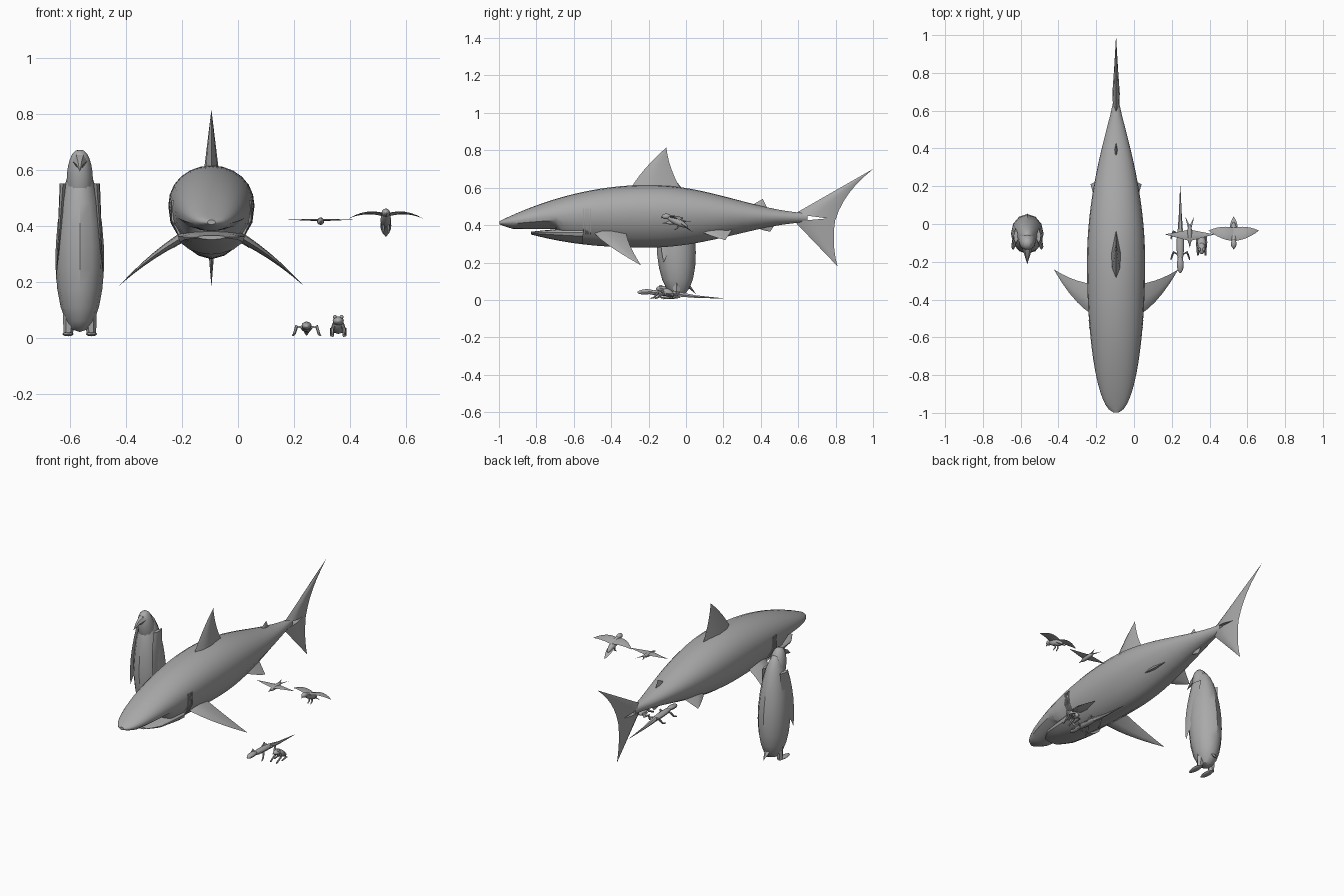
import bpy, bmesh, math
from mathutils import Vector

if "Cube" in bpy.data.objects:
    bpy.data.objects.remove(bpy.data.objects["Cube"], do_unlink=True)

# Sideways place of each animal
SHARK, PENGUIN, LIZARD, FROG, SWALLOW, PARROT = -.095, -.565, .245, .358, .295, .528
SIDEWAYS, UPWARD, SLANTED = Vector((1, 0, 0)), Vector((0, 0, 1)), Vector((0, 1, 1))
NOSE, GIRTH, STALK = -1, -.2, .65

grey = bpy.data.materials.new("plain grey")
grey.use_nodes = True
grey.diffuse_color = (.4, .4, .4, 1)
grey.node_tree.nodes["Principled BSDF"].inputs["Base Color"].default_value = grey.diffuse_color
parts = []


def loft(name, centre, rings, mirror=False):
    """Skin closed rings of points, cap the ends, optionally mirror about the animal's middle."""
    bm = bmesh.new()
    loops = [[bm.verts.new(point) for point in ring] for ring in rings]
    for near, far in zip(loops, loops[1:]):
        for i in range(len(near)):
            bm.faces.new((near[i - 1], near[i], far[i], far[i - 1]))
    bm.faces.new(loops[0])
    bm.faces.new(loops[-1])
    bmesh.ops.remove_doubles(bm, verts=bm.verts, dist=.0001)
    bmesh.ops.recalc_face_normals(bm, faces=bm.faces)
    mesh = bpy.data.meshes.new(name)
    bm.to_mesh(mesh)
    bm.free()
    mesh.materials.append(grey)
    obj = bpy.data.objects.new(name, mesh)
    obj.location.x = centre
    bpy.context.collection.objects.link(obj)
    if mirror:
        obj.modifiers.new("Mirror", 'MIRROR').use_mirror_merge = False
    parts.append(obj)


def fin(name, centre, lead, trail, tip, thick, normal, swell=0, hollow=0, arch=0, mirror=False):
    """Tapering blade: leading edge swells, trailing edge hollows, the whole may arch."""
    lead, trail, tip = Vector(lead), Vector(trail), Vector(tip)
    chord, side = (trail - lead).normalized(), normal.normalized()
    rings = []
    for step in range(7):
        t = step / 6
        bend = 4 * t * (1 - t)
        a = lead.lerp(tip, t) - chord * swell * bend + UPWARD * arch * bend
        b = trail.lerp(tip, t) - chord * hollow * bend + UPWARD * arch * bend
        half = side * thick * (1 - t)
        rings.append([a, a.lerp(b, .2) + half * .8, a.lerp(b, .5) + half, b,
                      a.lerp(b, .5) - half, a.lerp(b, .2) - half * .8])
    loft(name, centre, rings, mirror)


def round_ring(point, along, radius, flat, sides):
    """Ring across a direction; flat scales its second axis."""
    u = SIDEWAYS if abs(along.x) < .8 else Vector((0, 1, 0))
    v = along.cross(u).normalized()
    u = v.cross(along).normalized()
    angles = [math.tau * k / sides for k in range(sides)]
    return [point + radius * (u * math.cos(a) + v * flat * math.sin(a)) for a in angles]


def spindle(name, centre, start, end, radius, flat=1, blunt=.5, shift=1, mirror=False):
    """Rounded body between two points; blunt shapes the ends, shift moves the widest place."""
    start, end = Vector(start), Vector(end)
    rings = []
    for step in range(13):
        t = (1 - math.cos(math.pi * step / 12)) / 2
        size = radius * math.sin(math.pi * t ** shift) ** blunt
        rings.append(round_ring(start.lerp(end, t), end - start, size, flat, 12))
    loft(name, centre, rings, mirror)


def limb(name, centre, points, thick, thin, mirror=True):
    """Tapering tube through a few points."""
    path = [Vector(p) for p in points]
    last = len(path) - 1
    rings = []
    for i, point in enumerate(path):
        along = path[min(i + 1, last)] - path[max(i - 1, 0)]
        rings.append(round_ring(point, along, thick + (thin - thick) * i / last, 1, 6))
    loft(name, centre, rings, mirror)


def shark_shape(y):
    """Half width, top, middle and bottom of the shark at a place along it."""
    if y < GIRTH:
        u = (GIRTH - y) / (GIRTH - NOSE)
        dome = 1 - u ** 2
        return .154 * dome ** .45, .42 + .195 * dome, .41 + .057 * dome, .405 - .125 * (1 - u ** 2.4)
    v = (y - GIRTH) / (STALK - GIRTH)
    taper = math.cos(math.pi * v / 2) ** 1.7
    return .015 + .139 * (1 - v * v) ** 1.2, .465 + .15 * taper, .44 + .027 * taper, .415 - .135 * taper


def keeled_ring(y, width, top, middle, bottom):
    """Rounded back, crease along the flank, keeled belly."""
    back = [(math.sin(a), math.cos(a) ** .9) for a in (math.pi * k / 12 for k in range(6))]
    belly = [(1, .03), (.95, -.3), (.66, -.72), (.3, -.93), (0, -1)]
    half = [(x * width, y, middle + s * (top - middle if s > 0 else middle - bottom)) for x, s in back + belly]
    return half + [(-x, y, z) for x, _, z in half[-2:0:-1]]


# Shark body with a snout above a recessed lower jaw
rings = []
for k in range(34):
    y = NOSE + .002 + (STALK - NOSE) * (k / 33) ** 1.3 * .998
    width, top, middle, bottom = shark_shape(y)
    rings.append(keeled_ring(y, width, top, middle, max(bottom, .38) if y < -.68 else bottom))
loft("shark_body", SHARK, rings)
rings = []
for k in range(8):
    y = -.83 + k * .04
    width, top, middle, bottom = shark_shape(y)
    rings.append(keeled_ring(y, width * min(.5 + k * .2, .85), .365 + k * .004, .36, bottom))
loft("shark_lower_jaw", SHARK, rings)

# Shark fins
fin("dorsal_fin", SHARK, (0, -.3, .59), (0, -.02, .58), (0, -.105, .815), .028, SIDEWAYS, .015, .015)
fin("second_dorsal_fin", SHARK, (0, .34, .5), (0, .44, .48), (0, .41, .54), .01, SIDEWAYS)
fin("anal_fin", SHARK, (0, .38, .39), (0, .48, .41), (0, .45, .365), .01, SIDEWAYS, .01)
fin("tail_fin_upper", SHARK, (0, .58, .46), (0, .8, .43), (0, 1, .7), .02, SIDEWAYS, 0, .03)
fin("tail_fin_lower", SHARK, (0, .58, .42), (0, .8, .44), (0, .81, .18), .02, SIDEWAYS, 0, .015)
fin("pectoral_fins", SHARK, (.08, -.5, .37), (.08, -.32, .37), (.33, -.24, .185), .02, Vector((.6, 0, 1)),
    .045, .02, .015, mirror=True)
fin("pelvic_fins", SHARK, (.07, .06, .38), (.06, .25, .38), (.135, .21, .32), .014, Vector((1, 0, .6)), .02, mirror=True)

# Gill slits as thin upright plates
for k in range(4):
    y = -.55 + k * .012
    width = shark_shape(y)[0] + .002
    loft("gill_slits", SHARK, [[(x, y, .35), (width, y, .42), (width, y, .49), (x, y, .49)]
                               for x, y in ((.11, y), (.11, y + .005))], True)

# Penguin
spindle("penguin_body", PENGUIN, (0, -.04, .02), (0, -.07, .64), .087, 1.2, .5, .8)
spindle("penguin_head", PENGUIN, (0, -.06, .45), (0, -.11, .67), .047, 1.1, .35)
limb("penguin_beak", PENGUIN, [(0, -.13, .63), (0, -.17, .62), (0, -.21, .595)], .026, .001, False)
fin("penguin_flippers", PENGUIN, (.06, -.1, .55), (.06, -.02, .55), (.085, -.12, .2), .012, SIDEWAYS, .025, -.02,
    mirror=True)
for obj in parts[-1:]:
    obj.name = "penguin_flippers"
limb("penguin_legs", PENGUIN, [(.035, -.05, .1), (.042, -.05, .01)], .026, .016)
spindle("penguin_feet", PENGUIN, (.042, -.14, .012), (.042, -.03, .014), .02, .4, mirror=True)
fin("penguin_tail", PENGUIN, (-.03, -.01, .1), (.03, -.01, .1), (0, .055, .03), .015, SLANTED)

# Lizard
spindle("lizard_body", LIZARD, (0, -.22, .042), (0, 0, .03), .02, .8)
spindle("lizard_head", LIZARD, (0, -.26, .04), (0, -.17, .046), .018, .8)
limb("lizard_tail", LIZARD, [(0, -.05, .032), (0, .05, .018), (0, .2, .008)], .015, .001, False)
for name, y in (("lizard_front_legs", -.16), ("lizard_hind_legs", -.05)):
    limb(name, LIZARD, [(.01, y, .036), (.036, y + .01, .04), (.044, y - .01, .013), (.05, y - .03, .008)], .009, .003)

# Frog
spindle("frog_body", FROG, (0, -.14, .06), (0, -.06, .02), .023, .9)
spindle("frog_head", FROG, (0, -.16, .06), (0, -.1, .06), .02, .8)
spindle("frog_eyes", FROG, (.012, -.145, .073), (.012, -.125, .075), .007, mirror=True)
limb("frog_front_legs", FROG, [(.013, -.125, .05), (.021, -.12, .03), (.02, -.165, .007)], .008, .005)
limb("frog_hind_legs", FROG, [(.012, -.07, .025), (.024, -.1, .03), (.023, -.07, .012), (.025, -.12, .007)], .01, .004)

# Swallow with a forked tail
spindle("swallow_body", SWALLOW, (0, -.11, .412), (0, 0, .42), .013)
limb("swallow_beak", SWALLOW, [(0, -.1, .414), (0, -.125, .41)], .006, .001, False)
fin("swallow_wings", SWALLOW, (0, -.09, .42), (0, -.03, .42), (.132, -.055, .422), .004, UPWARD, mirror=True)
fin("swallow_tail", SWALLOW, (-.006, -.02, .42), (.01, -.02, .42), (.024, .04, .42), .003, UPWARD, mirror=True)

# Parrot with hanging tail and legs
spindle("parrot_body", PARROT, (0, -.11, .45), (0, .01, .39), .019)
spindle("parrot_head", PARROT, (0, -.13, .448), (0, -.08, .445), .015)
limb("parrot_beak", PARROT, [(0, -.12, .45), (0, -.135, .435)], .008, .001, False)
fin("parrot_tail", PARROT, (-.018, -.03, .41), (.018, -.03, .41), (0, .04, .36), .006, SLANTED, .008, -.008)
fin("parrot_wings", PARROT, (0, -.09, .44), (0, -.02, .43), (.134, -.035, .425), .006, UPWARD, .012, -.012, .015,
    mirror=True)
limb("parrot_legs", PARROT, [(.008, -.045, .41), (.009, -.045, .385), (.01, -.06, .375)], .006, .003)

# Smooth shading with sharp edges kept
bpy.ops.object.select_all(action='DESELECT')
for obj in parts:
    obj.select_set(True)
bpy.context.view_layer.objects.active = parts[0]
bpy.ops.object.shade_smooth_by_angle(angle=math.radians(35))
